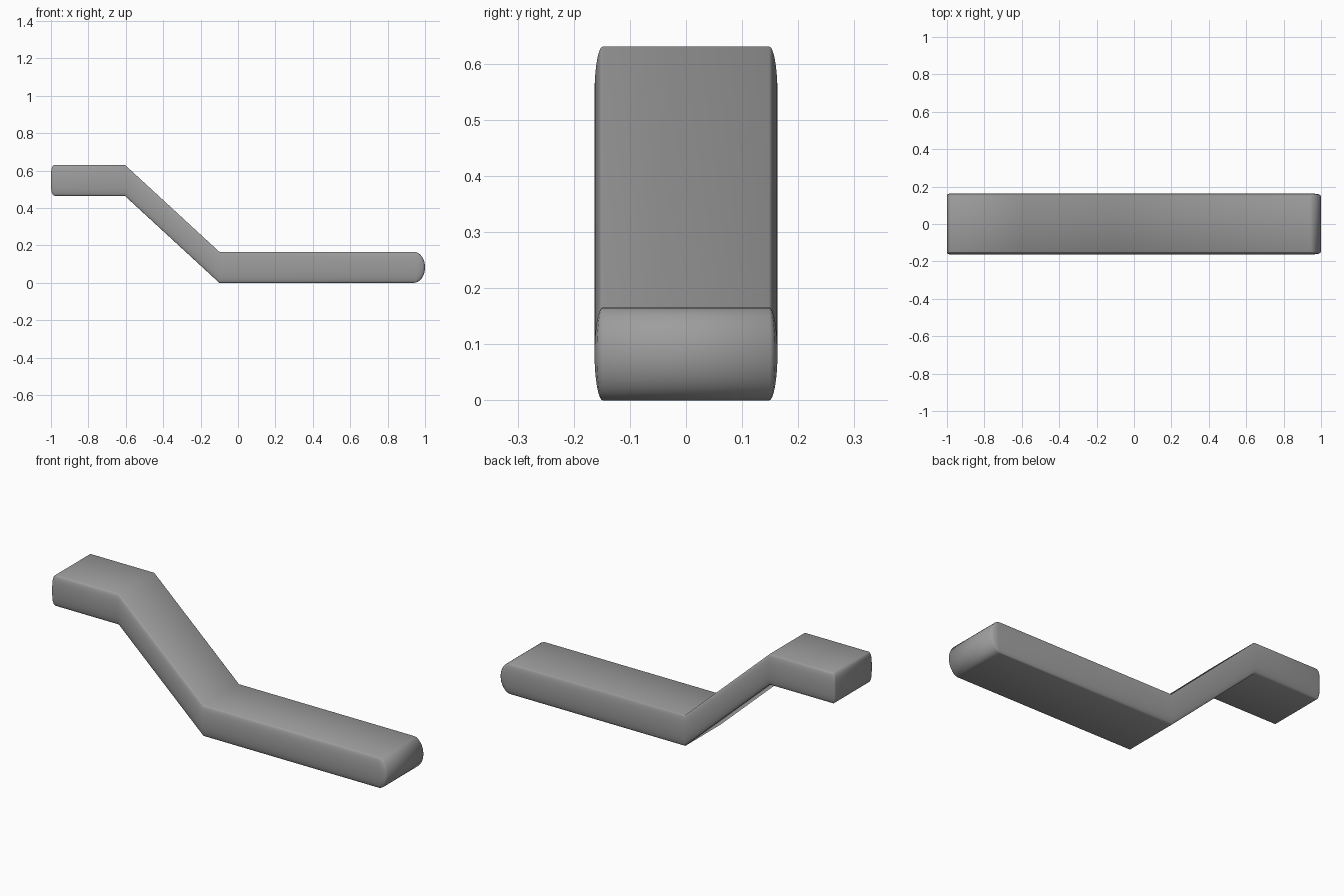
import bpy, bmesh, math

if "Cube" in bpy.data.objects:
    bpy.data.objects.remove(bpy.data.objects["Cube"])

HALF = 0.083      # half thickness of the bar
LAYERS = 16


def centre(x):
    # stepped centre line: high shelf, ramp, low run
    t = min(max((x + 0.605) / 0.505, 0), 1)
    return 0.548 - t * (0.548 - HALF)


def plan(v):
    # half outline (x, half width) of one layer, v from -1 (under) to 1 (top)
    k = math.sqrt(max(0, 1 - v * v))
    w = 0.148 + 0.015 * k
    left = -0.98 - 0.02 * math.sqrt(max(0, 1 - v ** 4))
    right = 0.94 + 0.06 * k
    a, b = 0.015 * k, 0.04 * k
    return [(left, w - 0.01 * k), (left + 0.3 * a, w - 0.003 * k),
            (left + a, w), (-0.605, w), (-0.1, w), (right - b, w),
            (right - 0.3 * b, w - 0.004 * k), (right, w - 0.013 * k)]


bm = bmesh.new()
rings = []
for i in range(LAYERS + 1):
    v = math.sin(math.pi * (i / LAYERS - 0.5))
    half = plan(v)
    outline = [(x, -y) for x, y in half] + [(x, y) for x, y in reversed(half)]
    rings.append([bm.verts.new((x, y, centre(x) + v * HALF)) for x, y in outline])

# rounded sides and ends
n = len(rings[0])
for lo, hi in zip(rings, rings[1:]):
    for j in range(n):
        m = (j + 1) % n
        bm.faces.new((lo[j], lo[m], hi[m], hi[j]))

# flat top and underside
for r in (rings[0], rings[-1]):
    for j in range(n // 2 - 1):
        bm.faces.new((r[j], r[j + 1], r[n - 2 - j], r[n - 1 - j]))

bmesh.ops.remove_doubles(bm, verts=bm.verts, dist=1e-5)
bmesh.ops.recalc_face_normals(bm, faces=bm.faces)
mesh = bpy.data.meshes.new("stepped_bar")
bm.to_mesh(mesh)
bm.free()
bar = bpy.data.objects.new("stepped_bar", mesh)
bpy.context.collection.objects.link(bar)

# dark grey finish
grey = bpy.data.materials.new("dark_grey")
grey.diffuse_color = (0.34, 0.34, 0.34, 1)
grey.use_nodes = True
grey.node_tree.nodes["Principled BSDF"].inputs["Base Color"].default_value = grey.diffuse_color
mesh.materials.append(grey)

bpy.context.view_layer.objects.active = bar
bar.select_set(True)
bpy.ops.object.shade_smooth_by_angle(angle=math.radians(60))
